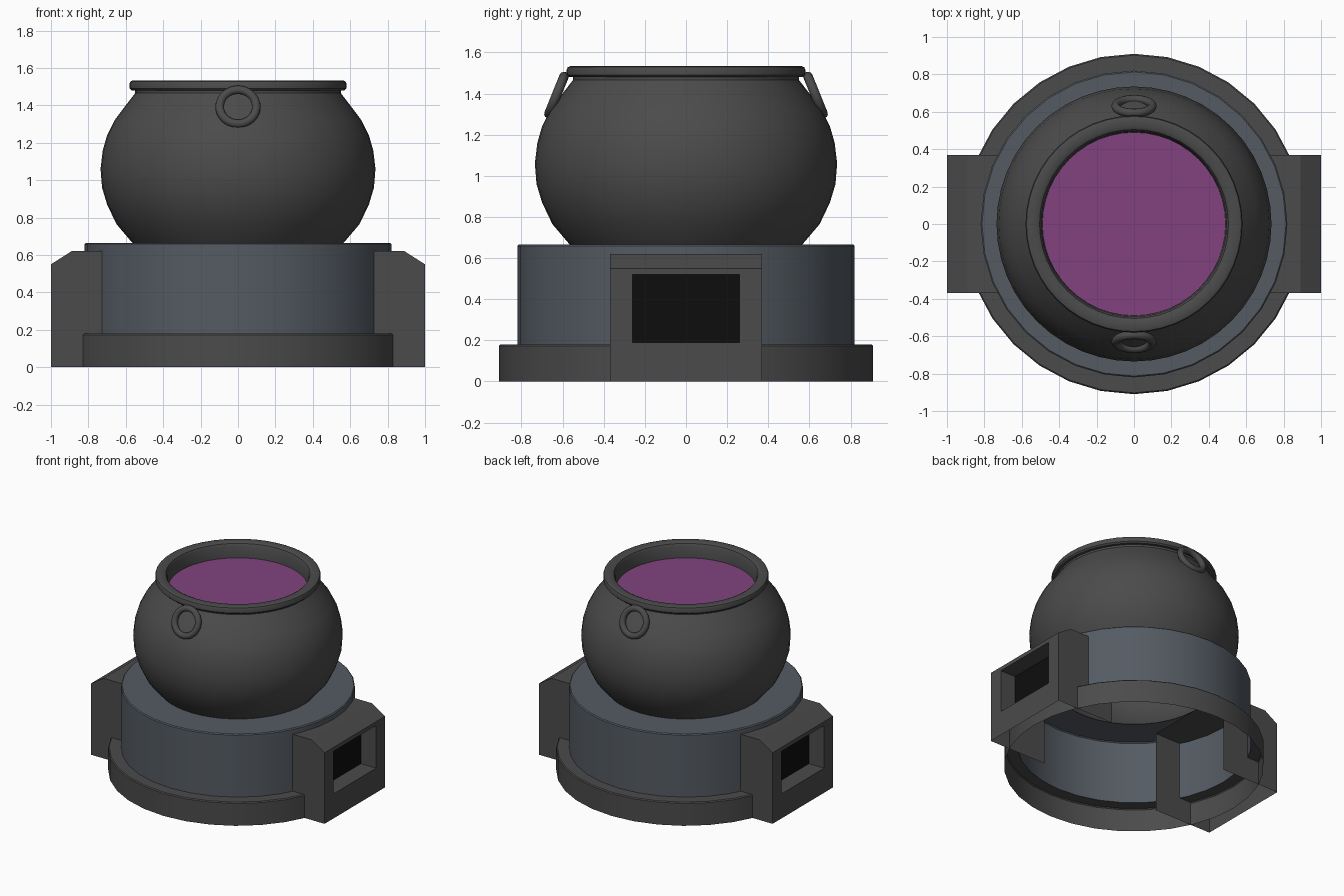
import bpy, bmesh, math
from mathutils import Matrix

if "Cube" in bpy.data.objects:
    bpy.data.objects.remove(bpy.data.objects["Cube"])


def material(name, rgb):
    m = bpy.data.materials.new(name)
    m.diffuse_color = (*rgb, 1)
    m.use_nodes = True
    m.node_tree.nodes["Principled BSDF"].inputs["Base Color"].default_value = m.diffuse_color
    return m


IRON = material("dark_iron", (0.07, 0.07, 0.07))
SLATE = material("slate", (0.09, 0.105, 0.125))
BLACK = material("black", (0.004, 0.004, 0.004))
PURPLE = material("purple_liquid", (0.22, 0.055, 0.21))


def finish(name, bm, mats, angle=30):
    me = bpy.data.meshes.new(name)
    bm.to_mesh(me)
    bm.free()
    ob = bpy.data.objects.new(name, me)
    bpy.context.collection.objects.link(ob)
    for m in mats:
        me.materials.append(m)
    bpy.ops.object.select_all(action='DESELECT')
    ob.select_set(True)
    bpy.context.view_layer.objects.active = ob
    bpy.ops.object.shade_smooth_by_angle(angle=math.radians(angle))
    return ob


def lathe(name, profile, seg, mat):
    """Open surface of revolution, profile given as (radius, height)."""
    bm = bmesh.new()
    rings = [[bm.verts.new((r * math.cos(2 * math.pi * j / seg),
                            r * math.sin(2 * math.pi * j / seg), z))
              for j in range(seg)] for r, z in profile]
    for a, b in zip(rings, rings[1:]):
        for j in range(seg):
            k = (j + 1) % seg
            bm.faces.new((a[j], a[k], b[k], b[j]))
    return finish(name, bm, [mat])


# stepped hollow stand, open underneath
lathe("base_ring", [(0.91, 0), (0.91, 0.173), (0.903, 0.18), (0.82, 0.18)], 32, IRON)
lathe("stand_drum", [(0.82, 0.18), (0.82, 0.658), (0.813, 0.665), (0.56, 0.665)], 32, SLATE)

# round pot body
lathe("pot_body", [(0.565, 0.665), (0.65, 0.765), (0.70, 0.87), (0.727, 0.96),
                   (0.735, 1.06), (0.723, 1.16), (0.70, 1.24), (0.66, 1.32),
                   (0.60, 1.40), (0.55, 1.465), (0.55, 1.485)], 48, IRON)

# rolled rim with its inner wall
lathe("pot_rim", [(0.55, 1.48), (0.57, 1.48), (0.58, 1.49), (0.58, 1.517),
                  (0.575, 1.528), (0.562, 1.533), (0.52, 1.533),
                  (0.505, 1.525), (0.495, 1.505), (0.49, 1.42)], 48, IRON)

# liquid surface
bm = bmesh.new()
bmesh.ops.create_circle(bm, cap_ends=True, segments=48, radius=0.492,
                        matrix=Matrix.Translation((0, 0, 1.42)))
finish("liquid", bm, [PURPLE])

# tilted ring handles, front and back
for side, name in ((-1, "front_handle"), (1, "back_handle")):
    bpy.ops.mesh.primitive_torus_add(
        major_radius=0.098, minor_radius=0.023, major_segments=32, minor_segments=12,
        location=(0, side * 0.63, 1.392),
        rotation=(math.radians(90 + side * 22), 0, 0))
    ob = bpy.context.object
    ob.name = name
    ob.data.materials.append(IRON)
    bpy.ops.object.shade_smooth_by_angle(angle=math.radians(40))

# fire boxes: shell open below and inside, with a recessed black window
bm = bmesh.new()
W = 0.37
outline = [(0.51, 0), (1.0, 0), (1.0, 0.55), (0.89, 0.62), (0.51, 0.62)]
near = [bm.verts.new((x, -W, z)) for x, z in outline]
far = [bm.verts.new((x, W, z)) for x, z in outline]
bm.faces.new(near)
bm.faces.new(far[::-1])
for i in (2, 3):
    bm.faces.new((near[i], far[i], far[i + 1], near[i + 1]))


def window_loop(x):
    return [bm.verts.new((x, y, z)) for y, z in
            ((-0.26, 0.19), (0.26, 0.19), (0.26, 0.52), (-0.26, 0.52))]


loops = [[near[1], far[1], far[2], near[2]], window_loop(1.0), window_loop(0.87)]
for a, b in zip(loops, loops[1:]):
    for j in range(4):
        k = (j + 1) % 4
        bm.faces.new((a[j], a[k], b[k], b[j]))
bm.faces.new(loops[2]).material_index = 1
box = finish("fire_boxes", bm, [IRON, BLACK], 15)
box.modifiers.new("mirror", 'MIRROR').use_mirror_merge = False
